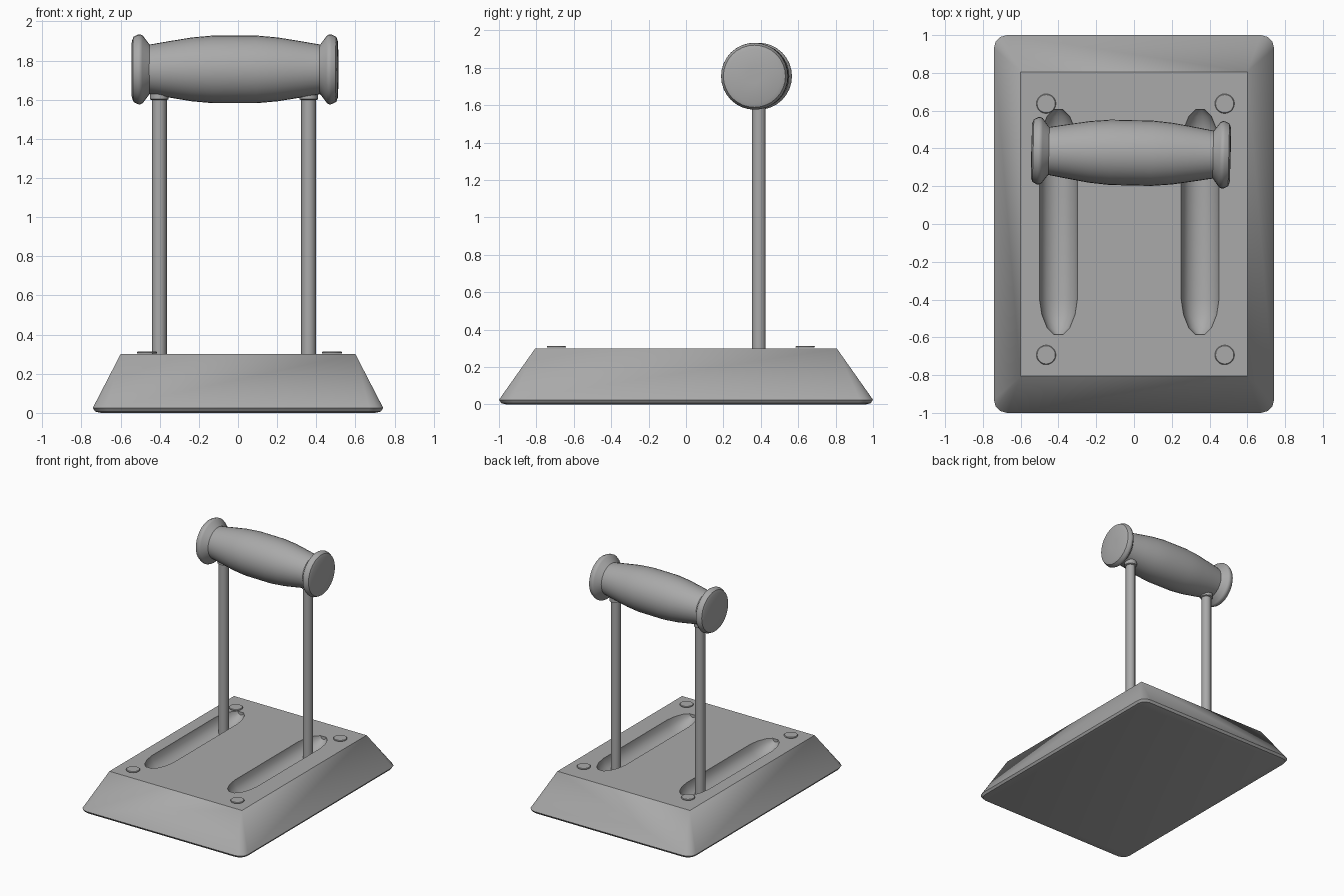
import bpy, bmesh
from math import sin, cos, pi, radians
from mathutils import Matrix, Vector

default = bpy.data.objects.get("Cube")
if default:
    bpy.data.objects.remove(default, do_unlink=True)

grey = bpy.data.materials.new("plain_grey")
grey.use_nodes = True
grey.diffuse_color = (0.4, 0.4, 0.4, 1)
grey.node_tree.nodes["Principled BSDF"].inputs["Base Color"].default_value = grey.diffuse_color


def finish(bm, name):
    bmesh.ops.recalc_face_normals(bm, faces=bm.faces)
    mesh = bpy.data.meshes.new(name)
    bm.to_mesh(mesh)
    bm.free()
    mesh.materials.append(grey)
    obj = bpy.data.objects.new(name, mesh)
    bpy.context.collection.objects.link(obj)
    return obj


def smooth(obj, angle=35):
    bpy.ops.object.select_all(action='DESELECT')
    obj.select_set(True)
    bpy.context.view_layer.objects.active = obj
    bpy.ops.object.shade_smooth_by_angle(angle=radians(angle))


def lathe(name, profile, matrix, sides):
    """Revolve (radius, height) points about local z and close both ends."""
    bm = bmesh.new()
    rings = [[bm.verts.new((r * cos(2 * pi * i / sides), r * sin(2 * pi * i / sides), h))
              for i in range(sides)] for r, h in profile]
    for a, b in zip(rings, rings[1:]):
        for i in range(sides):
            j = (i + 1) % sides
            bm.faces.new((a[i], a[j], b[j], b[i]))
    bm.faces.new(rings[0])
    bm.faces.new(rings[-1])
    bm.transform(matrix)
    return finish(bm, name)


# Sloped base: sharp top rectangle, rounded corners and a softened foot
bm = bmesh.new()
for half_x, half_y, z, corner in ((0.70, 0.96, 0, 0.05), (0.73, 0.987, 0.007, 0.065),
                                  (0.742, 1.0, 0.025, 0.07), (0.60, 0.806, 0.30, 0)):
    for sx in (-1, 1):
        for sy in (-1, 1):
            for k in range(4 if corner else 1):
                a = k * pi / 6
                bm.verts.new((sx * (half_x - corner + corner * cos(a)),
                              sy * (half_y - corner + corner * sin(a)), z))
bmesh.ops.convex_hull(bm, input=bm.verts)
bmesh.ops.dissolve_limit(bm, angle_limit=radians(0.5), verts=bm.verts, edges=bm.edges)
base = finish(bm, "base")

# Rounded slots scooped out of the base
slot_profile = [(0.025, -0.585), (0.06, -0.55), (0.088, -0.48), (0.1, -0.40),
                (0.1, 0.42), (0.088, 0.50), (0.06, 0.57), (0.025, 0.605)]
for x in (-0.40, 0.35):
    turn = Matrix.Translation((x, 0, 0.30)) @ Matrix.Rotation(-pi / 2, 4, 'X')
    cutter = lathe("slot_cutter", slot_profile, turn, 14)
    cutter.hide_render = True
    cut = base.modifiers.new("slot", 'BOOLEAN')
    cut.operation = 'DIFFERENCE'
    cut.solver = 'EXACT'
    cut.object = cutter
    bpy.context.view_layer.objects.active = base
    bpy.ops.object.modifier_apply(modifier=cut.name)
    bpy.data.objects.remove(cutter, do_unlink=True)
smooth(base)

# Thin round studs at the corners
for x, side in ((-0.465, "right"), (0.48, "left")):
    for y, end in ((-0.693, "front"), (0.637, "back")):
        stud = lathe(f"stud_{end}_{side}", [(0.05, 0.304), (0.052, 0.308), (0.048, 0.313)],
                     Matrix.Translation((x, y, 0)), 20)
        smooth(stud)

# Lever rods with collars under the grip
for x, side in ((-0.402, "right"), (0.361, "left")):
    place = Matrix.Translation((x, 0.39, 0))
    smooth(lathe(f"lever_rod_{side}", [(0.038, 0.19), (0.038, 1.68)], place, 10), 50)
    smooth(lathe(f"rod_collar_{side}", [(0.038, 1.598), (0.048, 1.603), (0.048, 1.68)], place, 16))

# Swollen grip with flared end caps, turned slightly about z
axis = (Matrix.Translation((-0.016, 0.377, 1.755)) @ Matrix.Rotation(-0.022, 4, 'Z')
        @ Matrix.Rotation(pi / 2, 4, 'Y'))
half = [(0.173, 0.11), (0.163, 0.22), (0.145, 0.33), (0.126, 0.44)]
grip = [(r, -h) for r, h in reversed(half)] + half
smooth(lathe("grip", grip, axis, 32))
cap = [(0.122, 0.425), (0.128, 0.437), (0.172, 0.470), (0.179, 0.483),
       (0.178, 0.495), (0.166, 0.518), (0.145, 0.526), (0.04, 0.528)]
for sign, side in ((-1, "right"), (1, "left")):
    smooth(lathe(f"grip_cap_{side}", [(r, sign * h) for r, h in cap], axis, 32))
